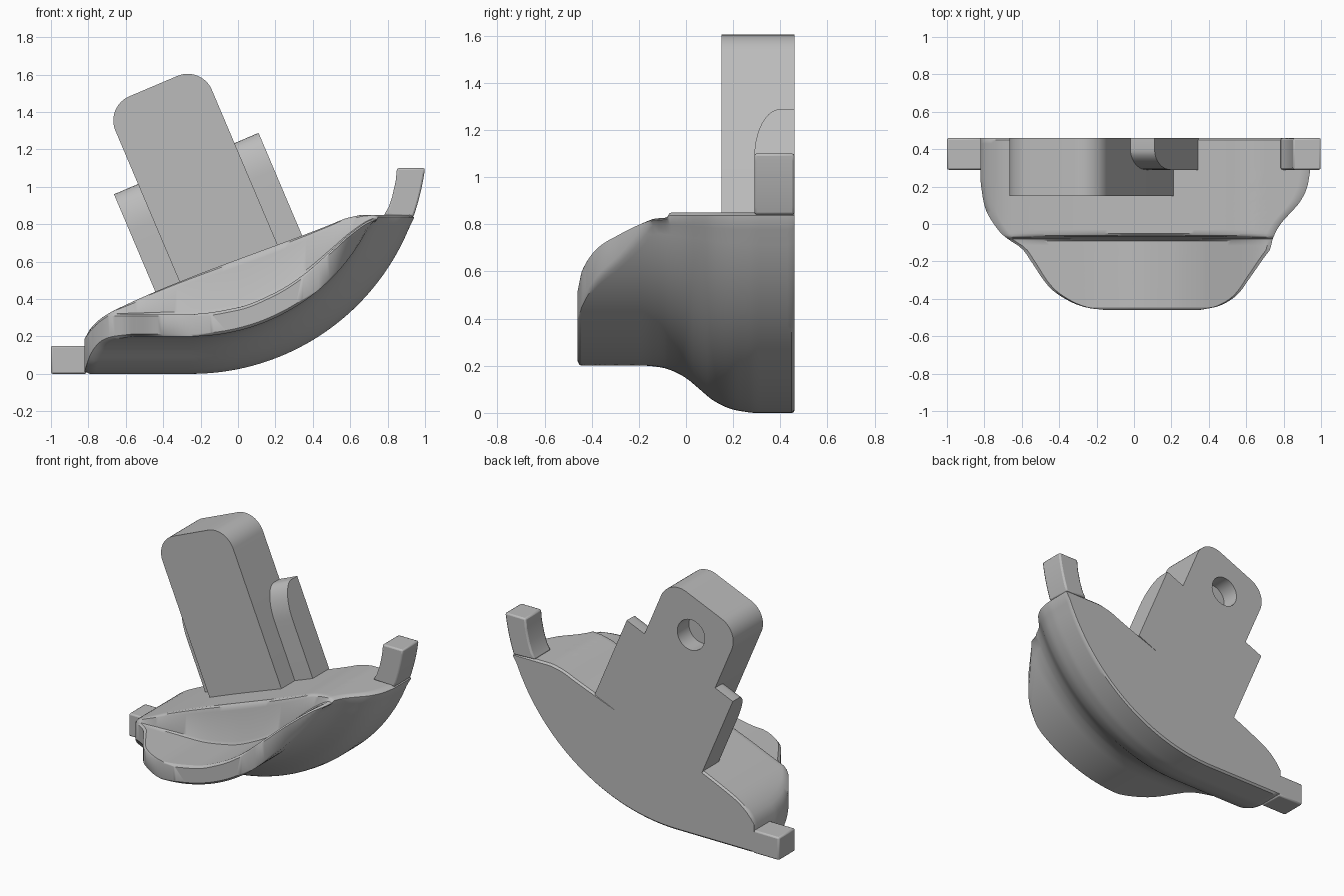
import bpy, bmesh, math
from mathutils import Vector

cube = bpy.data.objects.get("Cube")
if cube:
    bpy.data.objects.remove(cube, do_unlink=True)

grey = bpy.data.materials.new("plain grey")
grey.use_nodes = True
grey.diffuse_color = (0.5, 0.5, 0.5, 1)
grey.node_tree.nodes["Principled BSDF"].inputs["Base Color"].default_value = (0.5, 0.5, 0.5, 1)

BACK, TAB_FRONT = 0.46, 0.29


def curve(points):
    """Smooth monotone curve through a few points, as a function."""
    xs, ys = zip(*points)
    s = [(ys[i + 1] - ys[i]) / (xs[i + 1] - xs[i]) for i in range(len(xs) - 1)]
    m = [s[0]] + [2 * a * b / (a + b) if a * b > 0 else 0 for a, b in zip(s, s[1:])] + [s[-1]]

    def f(x):
        if x <= xs[0]:
            return ys[0]
        if x >= xs[-1]:
            return ys[-1]
        i = max(k for k in range(len(s)) if xs[k] <= x)
        h = xs[i + 1] - xs[i]
        t = (x - xs[i]) / h
        return ((1 + 2 * t) * (1 - t) ** 2 * ys[i] + t * (1 - t) ** 2 * h * m[i]
                + t * t * (3 - 2 * t) * ys[i + 1] + t * t * (t - 1) * h * m[i + 1])
    return f


def finish(name, bm, smooth=True):
    bmesh.ops.recalc_face_normals(bm, faces=bm.faces)
    mesh = bpy.data.meshes.new(name)
    bm.to_mesh(mesh)
    bm.free()
    mesh.materials.append(grey)
    ob = bpy.data.objects.new(name, mesh)
    bpy.context.collection.objects.link(ob)
    bpy.ops.object.select_all(action='DESELECT')
    ob.select_set(True)
    bpy.context.view_layer.objects.active = ob
    if smooth:
        bpy.ops.object.shade_smooth_by_angle(angle=math.radians(35))
    return ob


def loft(rings):
    """Skin a list of equal rings and cap both ends."""
    bm = bmesh.new()
    rows = [[bm.verts.new(p) for p in ring] for ring in rings]
    n = len(rows[0])
    for a, b in zip(rows, rows[1:]):
        for i in range(n):
            j = (i + 1) % n
            bm.faces.new((a[i], a[j], b[j], b[i]))
    bm.faces.new(rows[0])
    bm.faces.new(rows[-1])
    return bm


def prism(outline, offset):
    return loft([outline, [Vector(p) + Vector(offset) for p in outline]])


# Body: lofted from back to front, with an arched keel and a dropped front lip
R, CX = 1.26, -0.25
lift = curve([(-0.16, 0.2), (-0.1, 0.192), (-0.05, 0.175), (0, 0.148), (0.05, 0.107),
              (0.12, 0.05), (0.2, 0.014), (0.28, 0)])
left_edge = curve([(-0.46, -0.15), (-0.45, -0.24), (-0.41, -0.35), (-0.34, -0.45), (-0.2, -0.55),
                   (-0.13, -0.6), (-0.09, -0.66), (-0.04, -0.72), (0.1, -0.8), (0.22, -0.82)])
front_right = curve([(-0.46, 0.35), (-0.44, 0.45), (-0.38, 0.55), (-0.28, 0.625), (-0.16, 0.71), (-0.1, 0.76)])
deck = curve([(-0.82, 0.2), (-0.79, 0.24), (-0.74, 0.29), (-0.66, 0.34), (0.5, 0.8),
              (0.58, 0.832), (0.66, 0.85)])
lip = curve([(-0.63, 0.32), (-0.25, 0.32), (0, 0.355), (0.2, 0.435), (0.35, 0.53),
             (0.5, 0.66), (0.6, 0.75), (0.7, 0.82), (0.78, 0.85)])


def section(y, step, inset=0.0, cols=64):
    d = lift(y)
    x0 = left_edge(y)
    x1 = CX + math.sqrt((R - d) ** 2 - (R - 0.85) ** 2)
    if y < -0.1:
        x1 = min(x1, front_right(y))
    low, high = [], []
    for i in range(cols + 1):
        x = x0 + (x1 - x0) * i / cols
        dx = max(0, x - CX)
        z = R - math.sqrt((R - d) ** 2 - dx * dx)
        top = deck(x) * (1 - step) + min(deck(x), lip(x)) * step
        # Soft rim where the section ends
        soft = max(inset, 0.012 if i in (0, cols) else 0)
        z0, z1 = z + soft, top - soft
        if z1 < z0 + 0.004:
            z0 = z1 - 0.004
        low.append((x, y, z0))
        high.append((x, y, z1))
    return low + high[::-1]


rings = [section(BACK, 0, 0.012), section(BACK - 0.012, 0)]
rings += [section(0.43 - 0.02 * i, 0) for i in range(25)]
rings += [section(-0.062, 0.04), section(-0.07, 0.15), section(-0.08, 0.93), section(-0.09, 1)]
rings += [section(-0.09 - 0.355 * math.sin(math.pi / 2 * i / 22), 1) for i in range(1, 23)]
rings += [section(-0.452, 1, 0.004), section(-0.46, 1, 0.015)]
finish("body", loft(rings))

# Left and right end tabs


def soften(ob):
    mod = ob.modifiers.new("soft edges", 'BEVEL')
    mod.width, mod.segments, mod.limit_method = 0.01, 2, 'ANGLE'
    mod.angle_limit = math.radians(50)


depth = (0, BACK - TAB_FRONT, 0)
box = [(-1, 0), (-0.81, 0), (-0.81, 0.15), (-1, 0.15)]
soften(finish("low_end_tab", prism([(x, TAB_FRONT, z) for x, z in box], depth)))

horn = [(0.85, 1.1), (0.843, 1.03), (0.825, 0.95), (0.805, 0.89), (0.78, 0.848)]
for i in range(9):
    z = 0.84 + 0.26 * i / 8
    horn.append((CX + math.sqrt(R * R - (R - z) ** 2), z))
soften(finish("high_end_tab", prism([(x, TAB_FRONT, z) for x, z in horn], depth)))

# Tilted post frame: u across, v along
TILT = math.radians(23)


def tilted(u, v, y):
    c, s = math.cos(TILT), math.sin(TILT)
    return Vector((-0.05 + u * c - v * s, y, 0.59 + u * s + v * c))


# Post with two rounded top corners
HALF, TOP, RAD = 0.28, 1.03, 0.14
outline = [(-HALF, -0.02), (HALF, -0.02)]
for side, start in ((1, 0), (-1, math.pi / 2)):
    for i in range(13):
        a = start + math.pi / 2 * i / 12
        outline.append((side * (HALF - RAD) + RAD * math.cos(a), TOP - RAD + RAD * math.sin(a)))
post = finish("post", prism([tilted(u, v, 0.15) for u, v in outline], (0, BACK - 0.15, 0)), False)

# Blind round hole in the back of the post
circle = [(0.1 * math.cos(a), 0.79 + 0.1 * math.sin(a)) for a in (math.tau * i / 40 for i in range(40))]
cutter = finish("hole_cutter", prism([tilted(u, v, BACK - 0.12) for u, v in circle], (0, 0.2, 0)), False)
cutter.hide_render = True
cut = post.modifiers.new("hole", 'BOOLEAN')
cut.operation, cut.solver, cut.object = 'DIFFERENCE', 'EXACT', cutter
bpy.context.view_layer.objects.active = post
bpy.ops.object.modifier_apply(modifier=cut.name)
bpy.data.objects.remove(cutter, do_unlink=True)
post.select_set(True)
bpy.ops.object.shade_smooth_by_angle(angle=math.radians(35))

# Side wings with a rounded front shoulder
shoulder = [(BACK, -0.02), (BACK, 0.58), (0.4, 0.58)]
for i in range(1, 11):
    a = math.pi / 2 * i / 10
    shoulder.append((0.4 - 0.11 * math.sin(a), 0.36 + 0.22 * math.cos(a)))
shoulder.append((TAB_FRONT, -0.02))
for name, u in (("right_wing", -0.42), ("left_wing", HALF)):
    ring = [tilted(u, v, y) for y, v in shoulder]
    finish(name, prism(ring, tilted(0.14, 0, 0) - tilted(0, 0, 0)))
